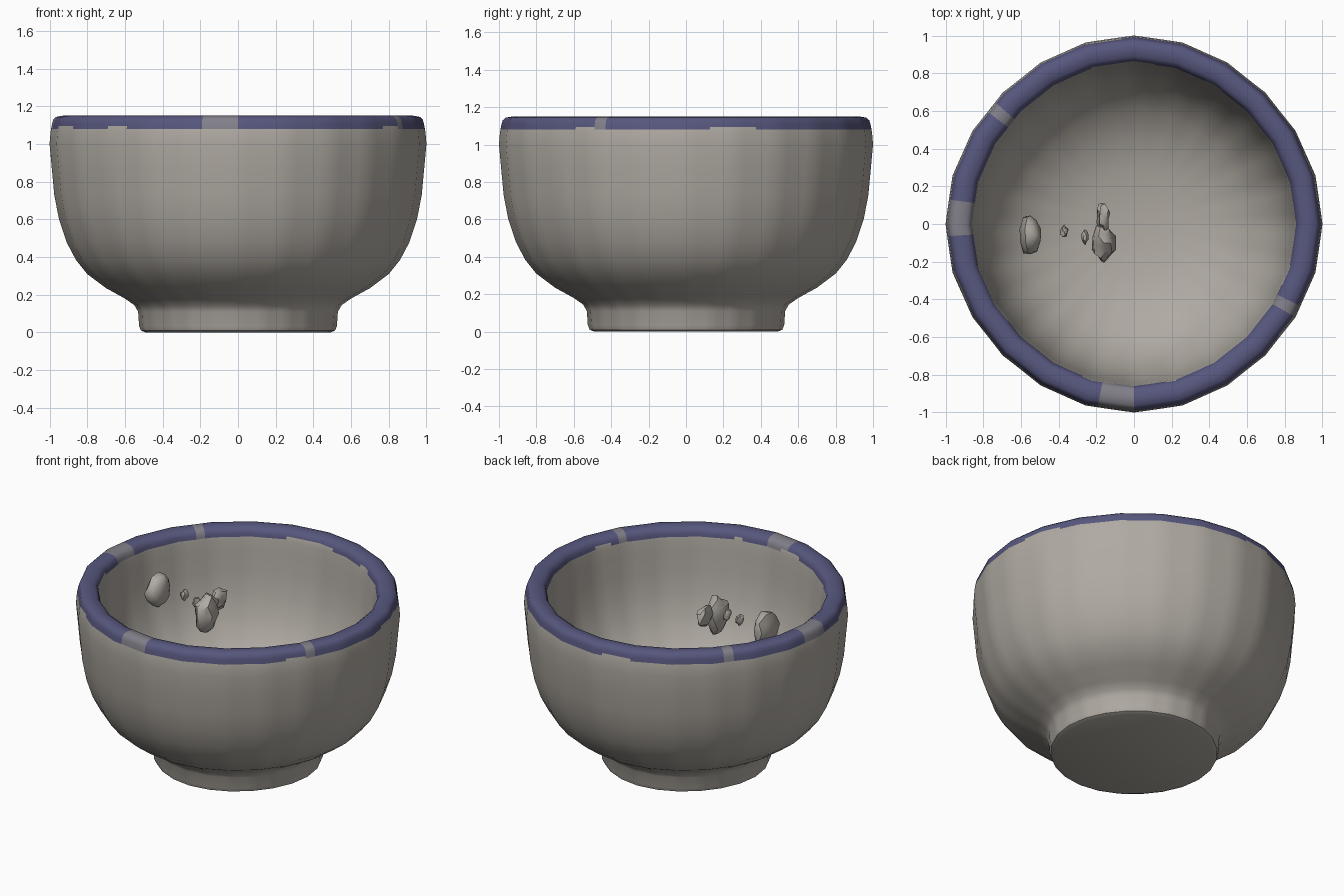
import bpy, bmesh, math, random
from mathutils import Vector

if "Cube" in bpy.data.objects:
    bpy.data.objects.remove(bpy.data.objects["Cube"])

random.seed(4)
SIDES, SEG = 24, 96


def material(name, rgb):
    m = bpy.data.materials.new(name)
    m.diffuse_color = (*rgb, 1)
    m.use_nodes = True
    m.node_tree.nodes["Principled BSDF"].inputs["Base Color"].default_value = m.diffuse_color
    return m


clay = material("warm grey glaze", (0.43, 0.40, 0.36))
blue = material("blue rim glaze", (0.095, 0.095, 0.21))
worn = material("worn rim glaze", (0.22, 0.215, 0.25))


def finish(name, bm, mats, angle):
    me = bpy.data.meshes.new(name)
    bmesh.ops.recalc_face_normals(bm, faces=bm.faces)
    bm.to_mesh(me)
    bm.free()
    ob = bpy.data.objects.new(name, me)
    bpy.context.collection.objects.link(ob)
    for m in mats:
        me.materials.append(m)
    bpy.ops.object.select_all(action='DESELECT')
    ob.select_set(True)
    bpy.context.view_layer.objects.active = ob
    bpy.ops.object.shade_smooth_by_angle(angle=math.radians(angle))
    return ob


# Bowl: one closed profile (radius, height), outside then inside
outer = [(0.49, 0), (0.515, 0.01), (0.525, 0.035), (0.53, 0.11), (0.55, 0.145),
         (0.60, 0.18), (0.70, 0.235), (0.80, 0.31), (0.86, 0.385), (0.91, 0.48),
         (0.95, 0.60), (0.975, 0.73), (0.988, 0.87), (1.0, 1.0), (0.995, 1.06),
         (0.992, 1.08), (0.989, 1.095), (0.986, 1.11), (0.98, 1.13), (0.965, 1.144)]
inner = [(0.93, 1.15), (0.89, 1.143), (0.872, 1.13), (0.864, 1.11), (0.86, 1.09),
         (0.857, 1.07), (0.85, 1.0), (0.84, 0.87), (0.82, 0.73), (0.78, 0.59),
         (0.71, 0.46), (0.61, 0.36), (0.46, 0.275), (0.28, 0.225)]
profile = outer + inner


def facet(a):
    # gently many-sided outline with slightly tighter diagonals
    step = 2 * math.pi / SIDES
    d = (a % step) - step / 2
    return math.cos(step / 2) / math.cos(d) * (0.993 + 0.007 * math.cos(4 * a))


bm = bmesh.new()
rings = []
for r, z in profile:
    ring = []
    for i in range(SEG):
        a = 2 * math.pi * i / SEG
        f = r * facet(a)
        ring.append(bm.verts.new((f * math.cos(a), f * math.sin(a), z)))
    rings.append(ring)

# Ragged lower edge of the blue band, held over short runs
edge_out, edge_in = [], []
while len(edge_out) < SEG:
    n = random.randint(1, 4)
    edge_out += [random.choice((1.07, 1.085, 1.085, 1.10))] * n
    edge_in += [random.choice((1.08, 1.08, 1.10))] * n

# Worn patches on the rim: (angle in degrees, half width)
patches = [(178, 7), (265, 6), (140, 2), (332, 1.5)]

for k in range(len(rings) - 1):
    zm = (profile[k][1] + profile[k + 1][1]) / 2
    for i in range(SEG):
        j = (i + 1) % SEG
        f = bm.faces.new((rings[k][i], rings[k][j], rings[k + 1][j], rings[k + 1][i]))
        limit = edge_out[i] if k < len(outer) - 1 else edge_in[i]
        if zm > limit:
            deg = 360 * (i + 0.5) / SEG
            bare = any(abs(deg - c) < w for c, w in patches)
            f.material_index = 2 if bare else 1
bm.faces.new(rings[0])
centre = bm.verts.new((0, 0, 0.205))
for i in range(SEG):
    bm.faces.new((rings[-1][i], rings[-1][(i + 1) % SEG], centre))
finish("bowl", bm, [clay, blue, worn], 45)


# Loose ragged lumps hanging inside, and a chip on the left wall
def lump(name, loc, size, rough):
    bm = bmesh.new()
    bmesh.ops.create_icosphere(bm, subdivisions=2, radius=0.5)
    for v in bm.verts:
        v.co *= 1 + random.uniform(-rough, rough)
        v.co = Vector((v.co.x * size[0], v.co.y * size[1], v.co.z * size[2])) + Vector(loc)
    finish(name, bm, [clay], 40)


lump("lump_left", (-0.55, -0.06, 1.0), (0.12, 0.22, 0.22), 0.10)
lump("lump_middle", (-0.16, -0.10, 0.97), (0.12, 0.20, 0.24), 0.16)
lump("lump_middle_tip", (-0.165, 0.03, 1.01), (0.07, 0.16, 0.13), 0.25)
lump("crumb_left", (-0.37, -0.04, 1.01), (0.04, 0.06, 0.07), 0.25)
lump("crumb_right", (-0.26, -0.07, 1.0), (0.035, 0.07, 0.07), 0.25)
lump("wall_chip", (-0.975, 0.0, 0.95), (0.04, 0.12, 0.14), 0.15)
